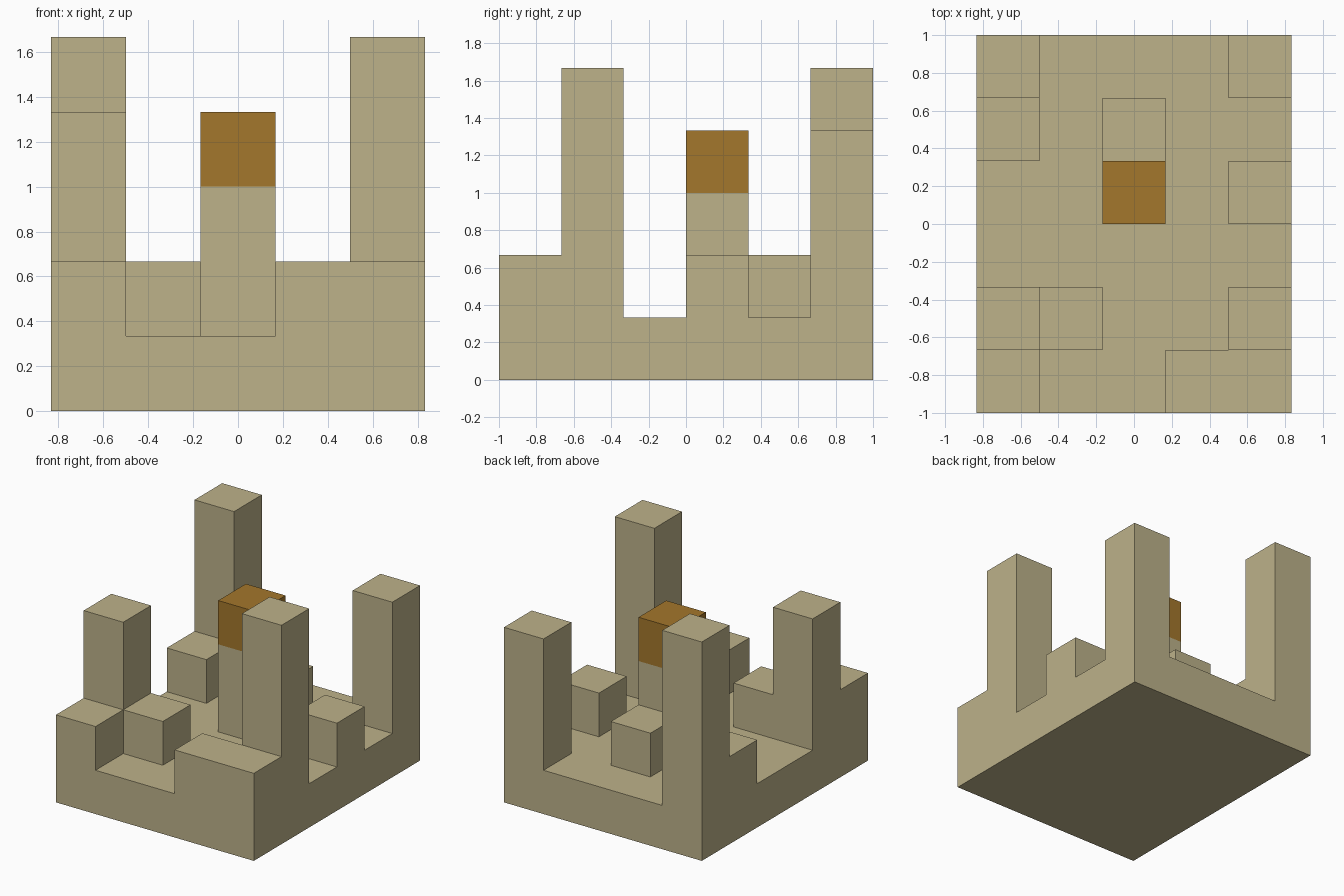
import bpy
import bmesh

cube = bpy.data.objects.get("Cube")
if cube:
    bpy.data.objects.remove(cube, do_unlink=True)

UNIT = 1 / 3          # edge of one grid cell
COLS, ROWS = 5, 6     # cells along x and y


def make_material(name, rgb):
    mat = bpy.data.materials.new(name)
    mat.use_nodes = True
    colour = (*rgb, 1.0)
    mat.diffuse_color = colour
    mat.node_tree.nodes["Principled BSDF"].inputs["Base Color"].default_value = colour
    return mat


sand = make_material("sand", (0.508, 0.445, 0.254))
amber = make_material("amber", (0.367, 0.184, 0.025))


def block(name, col, row, bottom, top, mat=sand, width=1, depth=1):
    """Box on whole grid cells; the face resting on another part is left out."""
    bm = bmesh.new()
    bmesh.ops.create_cube(bm, size=1)
    for v in bm.verts:
        v.co.x = (col + (v.co.x + 0.5) * width - COLS / 2) * UNIT
        v.co.y = (row + (v.co.y + 0.5) * depth - ROWS / 2) * UNIT
        v.co.z = (bottom + (v.co.z + 0.5) * (top - bottom)) * UNIT
    if bottom > 0:
        bm.normal_update()
        under = [f for f in bm.faces if f.normal.z < -0.5]
        bmesh.ops.delete(bm, geom=under, context='FACES_ONLY')
    mesh = bpy.data.meshes.new(name)
    bm.to_mesh(mesh)
    bm.free()
    mesh.materials.append(mat)
    obj = bpy.data.objects.new(name, mesh)
    bpy.context.collection.objects.link(obj)
    return obj


# Base slab
block("base", 0, 0, 0, 1, width=COLS, depth=ROWS)

# Towers near the corners
block("front_left_tower", 4, 1, 1, 5)
block("front_right_tower", 0, 1, 1, 4)
block("back_left_tower", 4, 5, 1, 4)
block("back_right_tower", 0, 5, 1, 5)

# Central column with its coloured cap
block("central_column", 2, 3, 1, 3)
block("column_cap", 2, 3, 3, 4, amber)

# Low walls and steps
block("front_left_wall", 3, 0, 1, 2, width=2)
block("front_right_step", 0, 0, 1, 2)
block("inner_right_step", 1, 1, 1, 2)
block("back_right_step", 0, 4, 1, 2)
block("back_centre_step", 2, 4, 1, 2)
block("left_step", 4, 3, 1, 2)
